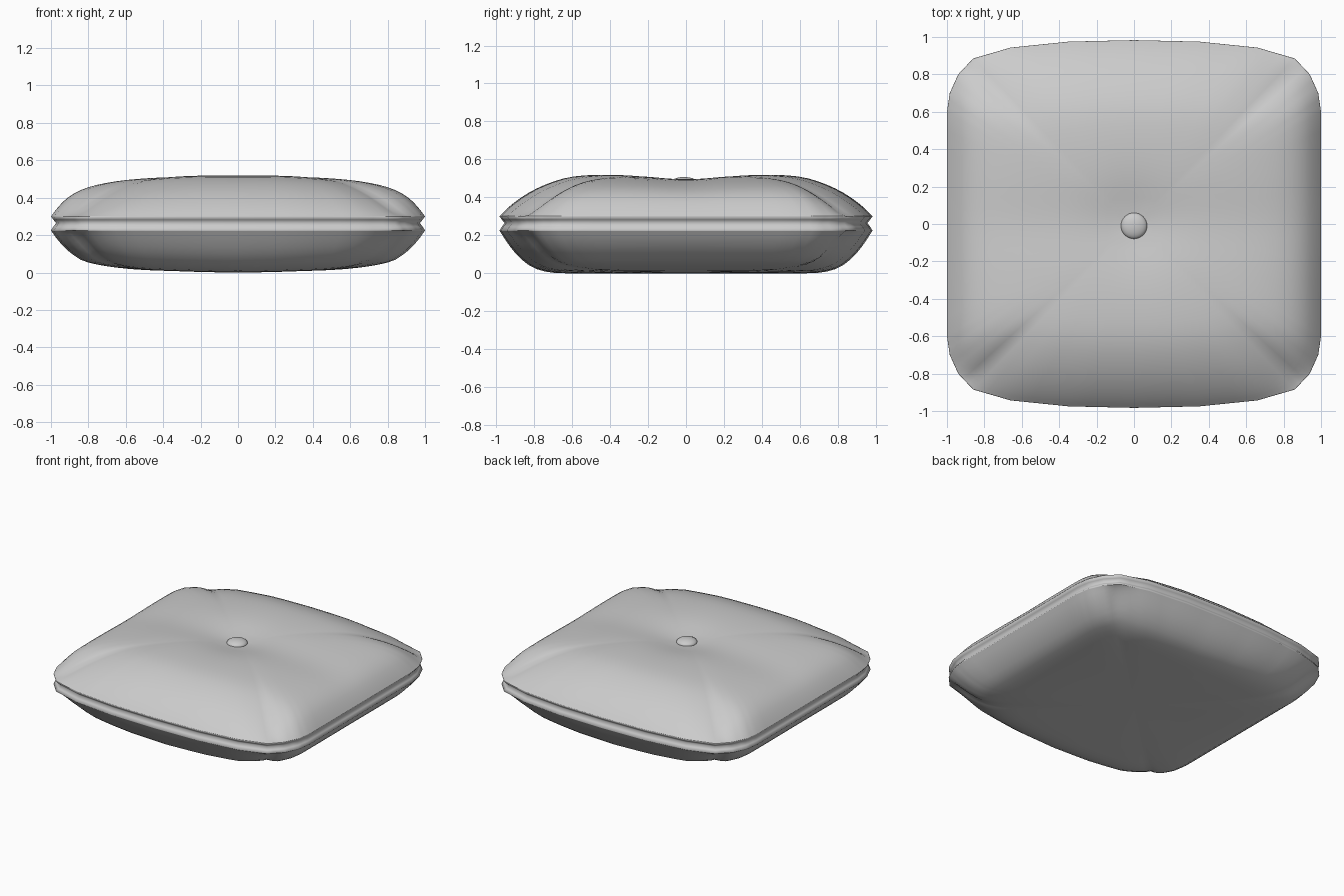
import bpy, bmesh, math

if "Cube" in bpy.data.objects:
    bpy.data.objects.remove(bpy.data.objects["Cube"])


def smooth(points, x):
    """Smooth (Hermite) interpolation through profile points."""
    n = len(points)
    x = min(max(x, points[0][0]), points[-1][0])
    i = next(k for k in range(n - 1) if x <= points[k + 1][0])
    def slope(k):
        a, b = points[max(k - 1, 0)], points[min(k + 1, n - 1)]
        return (b[1] - a[1]) / (b[0] - a[0])
    (x0, y0), (x1, y1) = points[i], points[i + 1]
    h = x1 - x0
    t = (x - x0) / h
    return (y0 * (1 + 2 * t) * (1 - t) ** 2 + h * slope(i) * t * (1 - t) ** 2
            + y1 * t * t * (3 - 2 * t) + h * slope(i + 1) * t * t * (t - 1))


# Plan outline, one quarter, mirrored into a full loop
QUARTER = [(1, 0), (1, .3), (1, .6), (.985, .7), (.94, .8), (.86, .885),
           (.66, .943), (.35, .975), (0, .983)]
quarter = []
for (ax, ay), (bx, by) in zip(QUARTER, QUARTER[1:]):
    for k in range(3):
        quarter.append((ax + (bx - ax) * k / 3, ay + (by - ay) * k / 3))
outline = []
pts = quarter
for _ in range(2):
    sgn = 1 if not outline else -1
    outline += [(sgn * x, sgn * y) for x, y in pts]
    outline += [(-sgn * x, sgn * y) for x, y in [(0, .983)] + pts[:0:-1]]

# Height profiles from centre (0) to edge (1)
TOP_X = [(0, .52), (.2, .519), (.4, .511), (.6, .495), (.75, .47), (.85, .437),
         (.92, .393), (.97, .34), (1, .30)]
TOP_Y = [(0, .52), (.3, .52), (.5, .518), (.62, .507), (.72, .48), (.82, .437),
         (.9, .388), (.96, .34), (1, .30)]
LOW_X = [(0, 0), (.3, .007), (.6, .022), (.82, .06), (.9, .11), (.96, .17), (1, .225)]
LOW_Y = [(0, 0), (.65, 0), (.75, .008), (.83, .035), (.9, .09), (.95, .15), (1, .225)]


def height(px, py, s, prof_x, prof_y):
    m = max(abs(px), abs(py) / .983)
    u, v = s * abs(px) / m, s * abs(py) / .983 / m
    mid, edge = prof_x[0][1], prof_x[-1][1]
    fx = (smooth(prof_x, u) - edge) / (mid - edge)
    fy = (smooth(prof_y, v) - edge) / (mid - edge)
    return edge + (mid - edge) * fx * fy


def top_z(px, py, s):
    x, y = px * s, py * s
    valley = .016 * math.exp(-(y / .2) ** 2) * (1 - s ** 4)
    dimple = .03 * math.exp(-(x * x + y * y) / .05)
    return height(px, py, s, TOP_X, TOP_Y) - valley - dimple


def finish(name, bm):
    bmesh.ops.recalc_face_normals(bm, faces=bm.faces)
    me = bpy.data.meshes.new(name)
    bm.to_mesh(me)
    bm.free()
    for p in me.polygons:
        p.use_smooth = True
    ob = bpy.data.objects.new(name, me)
    bpy.context.collection.objects.link(ob)
    return ob


# Cushion: rings from bottom centre, round the seam groove, to top centre
bm = bmesh.new()
steps = [math.sin(math.pi / 2 * k / 22) for k in range(1, 23)]
rings = []
for s in steps:
    rings.append([bm.verts.new((x * s, y * s, height(x, y, s, LOW_X, LOW_Y)))
                  for x, y in outline])
for s, z in [(.987, .245), (.972, .265), (.987, .282)]:
    rings.append([bm.verts.new((x * s, y * s, z)) for x, y in outline])
for s in reversed(steps):
    rings.append([bm.verts.new((x * s, y * s, top_z(x, y, s))) for x, y in outline])
n = len(outline)
for a, b in zip(rings, rings[1:]):
    for i in range(n):
        j = (i + 1) % n
        bm.faces.new((a[i], a[j], b[j], b[i]))
for ring, z in ((rings[0], 0), (rings[-1], top_z(1, 0, 0))):
    c = bm.verts.new((0, 0, z))
    for i in range(n):
        bm.faces.new((c, ring[i], ring[(i + 1) % n]))
finish("cushion", bm)

# Button: flattened ball sitting in the central dimple
bm = bmesh.new()
bmesh.ops.create_uvsphere(bm, u_segments=32, v_segments=16, radius=.07)
bmesh.ops.scale(bm, vec=(1, 1, .43), verts=bm.verts)
button = finish("button", bm)
button.location = (0, -.01, .477)
